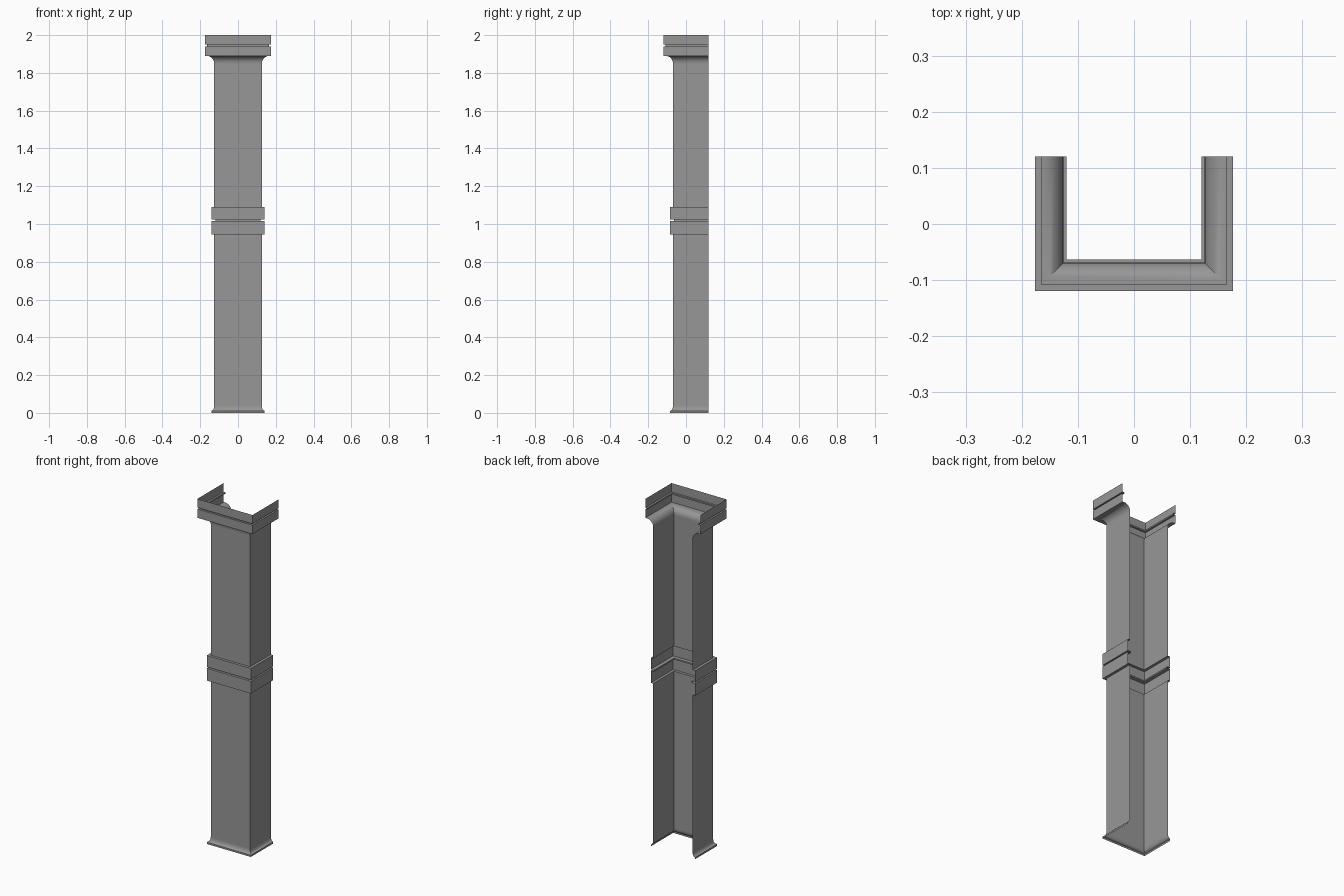
import bpy, bmesh, math

cube = bpy.data.objects.get("Cube")
if cube:
    bpy.data.objects.remove(cube, do_unlink=True)

# One plain grey for the whole pilaster
grey = bpy.data.materials.new("stone grey")
grey.use_nodes = True
color = (0.31, 0.31, 0.31, 1)
grey.diffuse_color = color
grey.node_tree.nodes["Principled BSDF"].inputs["Base Color"].default_value = color

HALF, FRONT, BACK = 0.126, -0.069, 0.12


def sweep(name, profile):
    """Sweep an (offset, height) profile round the three-sided plan, open at the back."""
    bm = bmesh.new()
    rows = []
    for d, z in profile:
        x, y = HALF + d, FRONT - d
        plan = [(-x, BACK), (-x, y), (x, y), (x, BACK)]
        rows.append([bm.verts.new((px, py, z)) for px, py in plan])
    for low, high in zip(rows, rows[1:]):
        for i in range(3):
            bm.faces.new((low[i], low[i + 1], high[i + 1], high[i]))
    mesh = bpy.data.meshes.new(name)
    bm.to_mesh(mesh)
    bm.free()
    mesh.materials.append(grey)
    obj = bpy.data.objects.new(name, mesh)
    bpy.context.collection.objects.link(obj)
    bpy.ops.object.select_all(action="DESELECT")
    obj.select_set(True)
    bpy.context.view_layer.objects.active = obj
    bpy.ops.object.shade_smooth_by_angle(angle=math.radians(35))
    return obj


def cove(width, height, z, steps=8):
    """Concave quarter curve leaving the shaft upright and ending level."""
    angles = [math.pi / 2 * i / steps for i in range(steps + 1)]
    return [(width * (1 - math.cos(a)), z + height * math.sin(a)) for a in angles]


def grooved(offset, depth, bottom, groove, top):
    """Upright band cut by a narrow horizontal groove."""
    low, high = groove - 0.004, groove + 0.004
    return [(offset, bottom), (offset, low), (depth, low),
            (depth, high), (offset, high), (offset, top)]


# Flared foot: short plinth strip, then a cove into the shaft
foot_cove = [(d, 0.038 - z) for d, z in cove(0.013, 0.026, 0)]
sweep("foot", [(0.015, 0), (0.015, 0.01)] + foot_cove[::-1])

# Lower and upper shaft
sweep("lower_shaft", [(0, 0.038), (0, 0.945)])
sweep("upper_shaft", [(0, 1.09), (0, 1.85)])

# Middle band with a deep groove and closed ledges
sweep("middle_band", [(0, 0.945)] + grooved(0.015, -0.006, 0.945, 1.02, 1.09) + [(0, 1.09)])

# Capital: cove, ledge and grooved band, open at the top
sweep("capital", cove(0.039, 0.04, 1.85) + grooved(0.05, 0.039, 1.89, 1.945, 2.0))
